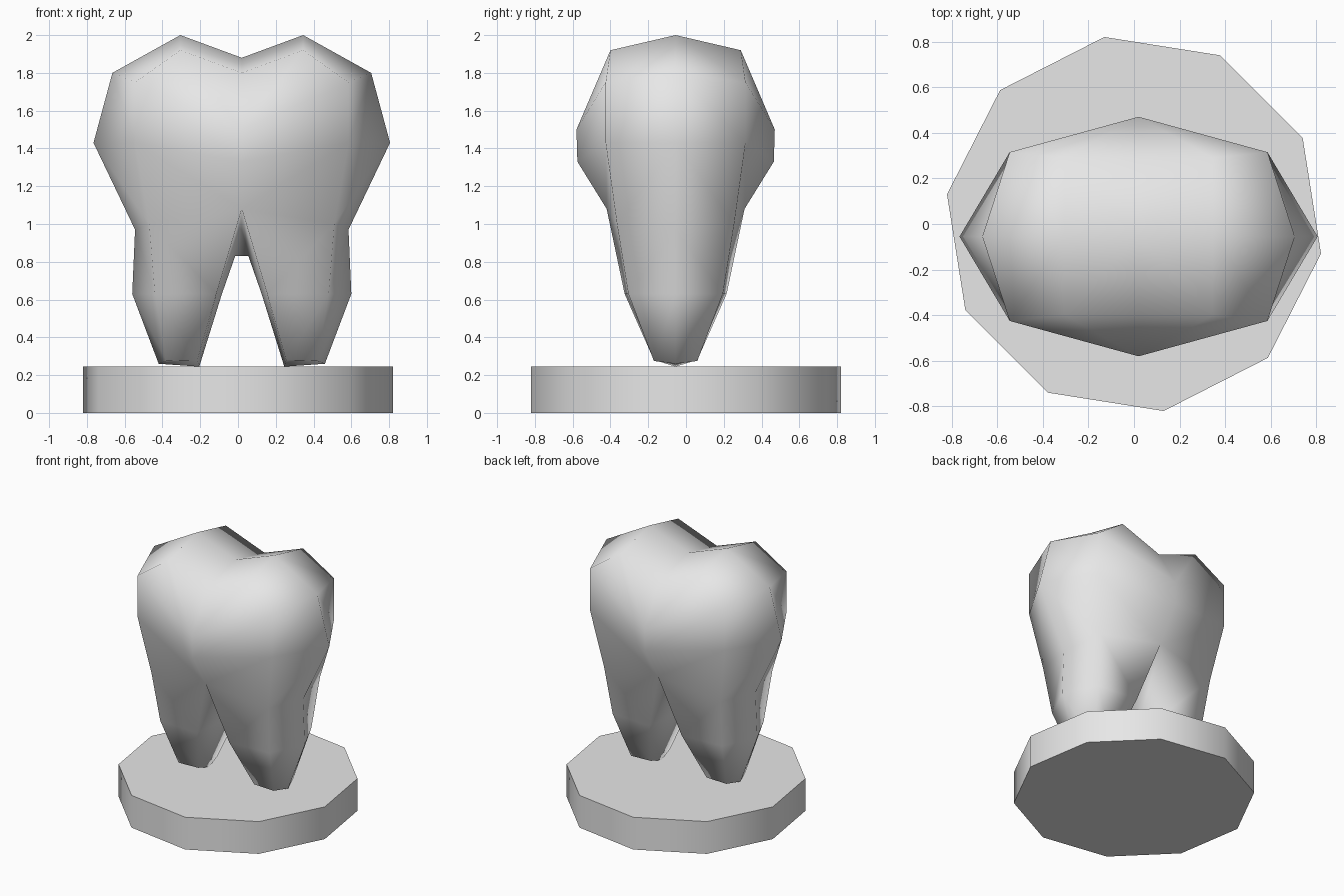
import bpy, bmesh, math

cube = bpy.data.objects.get("Cube")
if cube:
    bpy.data.objects.remove(cube, do_unlink=True)

grey = bpy.data.materials.new("light grey")
grey.use_nodes = True
colour = (0.8, 0.8, 0.8, 1)
grey.diffuse_color = colour
grey.node_tree.nodes["Principled BSDF"].inputs["Base Color"].default_value = colour


def make_object(name, bm, location):
    mesh = bpy.data.meshes.new(name)
    bmesh.ops.recalc_face_normals(bm, faces=bm.faces)
    bm.to_mesh(mesh)
    bm.free()
    mesh.materials.append(grey)
    obj = bpy.data.objects.new(name, mesh)
    obj.location = location
    bpy.context.collection.objects.link(obj)
    return obj


# One quarter of the tooth: outer side, corner, front middle and inner side points
points = {
    "valley": (0, 0, 1.88), "valley_rim": (0, .345, 1.80),
    "cusp": (.325, 0, 2.0), "cusp_rim": (.325, .345, 1.92),
    "side1": (.685, 0, 1.80), "corner1": (.565, .37, 1.75), "mid1": (0, .525, 1.50),
    "side2": (.785, 0, 1.43), "corner2": (.565, .37, 1.43), "mid2": (0, .52, 1.33),
    "side3": (.565, 0, .97), "corner3": (.49, .31, 1.0), "mid3": (0, .365, 1.08),
    "fork": (0, 0, .83), "inner3": (.035, 0, .83),
    "side4": (.58, 0, .63), "corner4": (.46, .25, .63),
    "mid4": (.135, .27, .63), "inner4": (.105, 0, .63),
    "side5": (.44, 0, .26), "corner5": (.40, .115, .275),
    "mid5": (.235, .115, .28), "inner5": (.225, 0, .245),
}
faces = [
    # chewing surface and shoulder
    "valley cusp cusp_rim", "valley cusp_rim valley_rim",
    "cusp side1 corner1 cusp_rim",
    "cusp_rim corner1 mid1", "cusp_rim mid1 valley_rim",
    # fork between the roots, and root tip
    "fork mid3 inner3", "mid3 mid4 inner4 inner3",
    "side5 corner5 mid5 inner5", "mid4 mid5 inner5 inner4",
]
# outer wall rows from the crown down to the root tips
for row in range(1, 5):
    faces.append(f"side{row} side{row+1} corner{row+1} corner{row}")
    faces.append(f"corner{row} corner{row+1} mid{row+1} mid{row}")

# Mirror the quarter into the whole tooth
bm = bmesh.new()
for sx in (1, -1):
    for sy in (1, -1):
        verts = {k: bm.verts.new((x * sx, y * sy, z)) for k, (x, y, z) in points.items()}
        for face in faces:
            bm.faces.new([verts[k] for k in face.split()])
bmesh.ops.remove_doubles(bm, verts=bm.verts, dist=.0001)
for f in bm.faces:
    f.smooth = True
make_object("tooth", bm, (.02, -.055, 0))

# Ten-sided stand, smooth around the rim with flat caps
height = .245
bm = bmesh.new()
bmesh.ops.create_cone(bm, cap_ends=True, segments=10, radius1=.83, radius2=.83, depth=height)
stand = make_object("stand", bm, (0, 0, height / 2))
stand.rotation_euler.z = math.radians(9)
bpy.ops.object.select_all(action="DESELECT")
stand.select_set(True)
bpy.context.view_layer.objects.active = stand
bpy.ops.object.shade_smooth_by_angle(angle=math.radians(45))
